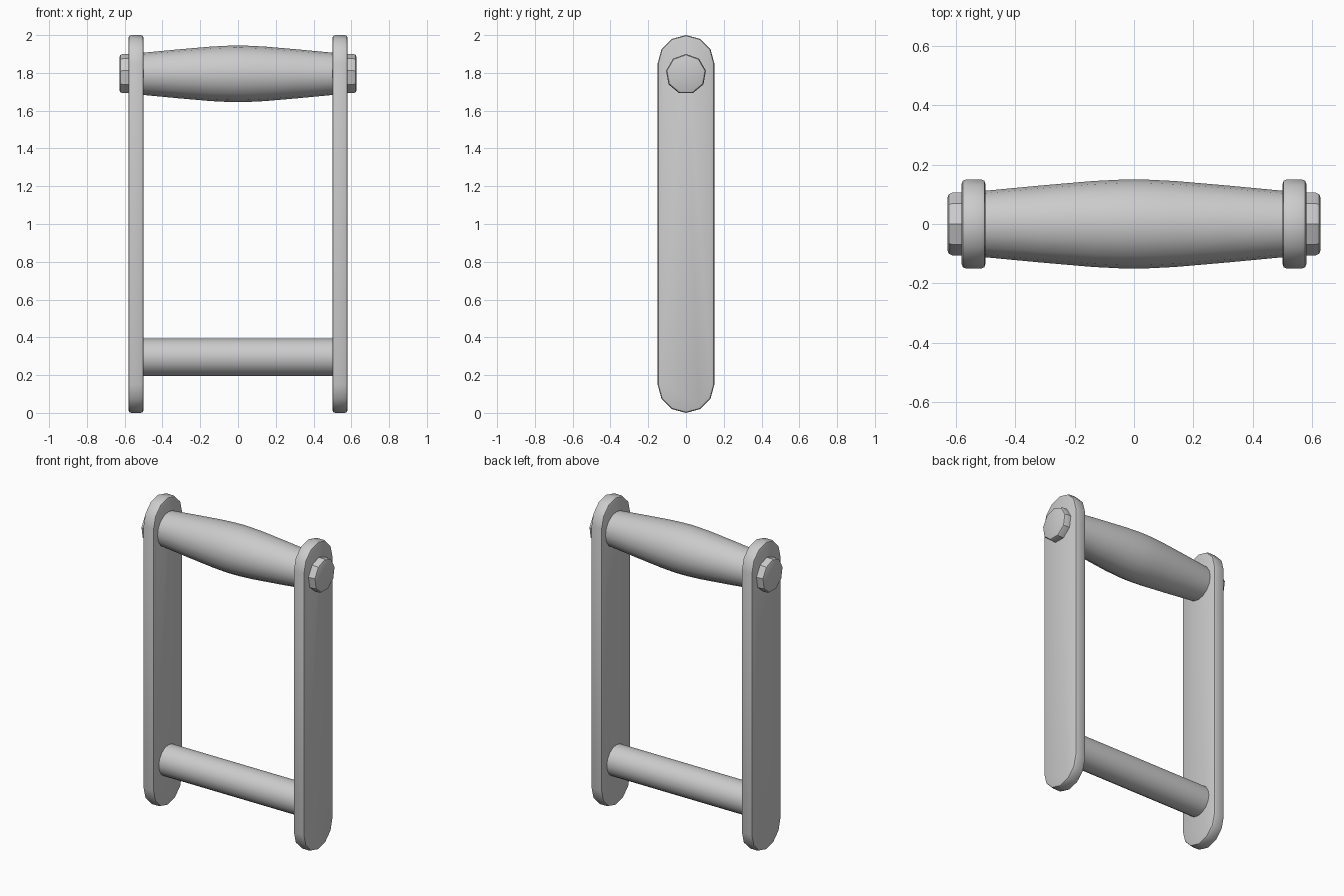
import bpy, bmesh
from math import sin, cos, pi, radians

if "Cube" in bpy.data.objects:
    bpy.data.objects.remove(bpy.data.objects["Cube"])


def finish(bm, name, angle=35):
    bmesh.ops.recalc_face_normals(bm, faces=bm.faces)
    me = bpy.data.meshes.new(name)
    bm.to_mesh(me)
    bm.free()
    ob = bpy.data.objects.new(name, me)
    bpy.context.collection.objects.link(ob)
    bpy.ops.object.select_all(action='DESELECT')
    ob.select_set(True)
    bpy.context.view_layer.objects.active = ob
    bpy.ops.object.shade_smooth_by_angle(angle=radians(angle))
    return ob


def lathe_x(name, profile, z, sides, angle=35):
    """Turn (x, radius) points about an axis along x at height z."""
    bm = bmesh.new()
    rings = [[bm.verts.new((x, r * sin(2 * pi * i / sides), z + r * cos(2 * pi * i / sides)))
              for i in range(sides)] for x, r in profile]
    for a, b in zip(rings, rings[1:]):
        for i in range(sides):
            j = (i + 1) % sides
            bm.faces.new((a[i], a[j], b[j], b[i]))
    bm.faces.new(rings[0])
    bm.faces.new(rings[-1])
    return finish(bm, name, angle)


def side_plate(name, s):
    """Flat bar with six-segment round ends and softened rims."""
    bm = bmesh.new()

    def ring(x, r):
        pts = [(r * cos(k * pi / 6), 1.85 + r * sin(k * pi / 6)) for k in range(7)]
        pts += [(-y, 2.0 - z) for y, z in pts]
        return [bm.verts.new((s * x, y, z)) for y, z in pts]

    rings = [ring(0.50, 0.135), ring(0.504, 0.146), ring(0.515, 0.15),
             ring(0.565, 0.15), ring(0.576, 0.146), ring(0.58, 0.135)]
    n = len(rings[0])
    for a, b in zip(rings, rings[1:]):
        for i in range(n):
            j = (i + 1) % n
            bm.faces.new((a[i], a[j], b[j], b[i]))
    bm.faces.new(rings[0])
    bm.faces.new(rings[-1])
    return finish(bm, name)


# Side plates and nine-sided bolt heads
for side, s in (("left", -1), ("right", 1)):
    side_plate(side + "_side_plate", s)
    lathe_x(side + "_bolt_head",
            [(s * 0.57, 0.107), (s * 0.612, 0.107), (s * 0.623, 0.102), (s * 0.627, 0.092)],
            1.793, 9)

# Swollen grip across the top
half = [(0.05, 0.149), (0.14, 0.1445), (0.32, 0.129), (0.51, 0.111)]
lathe_x("grip", [(-x, r) for x, r in reversed(half)] + [(0, 0.15)] + half, 1.795, 16)

# Plain lower crossbar
lathe_x("lower_crossbar", [(-0.51, 0.099), (0.51, 0.099)], 0.295, 16)
